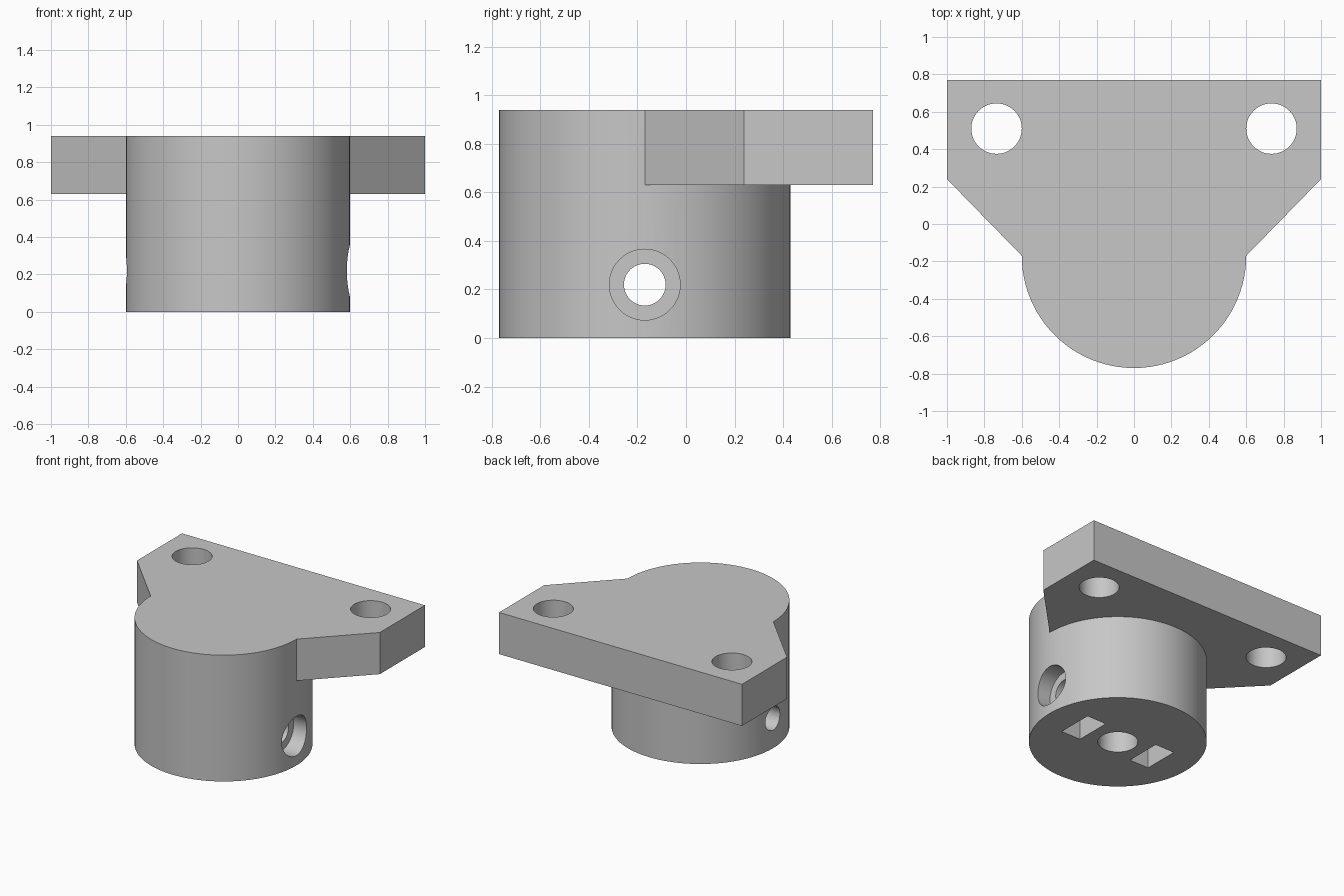
import bpy, bmesh
from math import cos, sin, pi, radians
from mathutils import Matrix

if "Cube" in bpy.data.objects:
    bpy.data.objects.remove(bpy.data.objects["Cube"], do_unlink=True)

HUB_Y = -0.17
HUB_R = 0.6
HEIGHT = 0.94
PLATE_Z = 0.63
SCREW_Z = 0.22

grey = bpy.data.materials.new("plain grey")
grey.use_nodes = True
grey.diffuse_color = (0.57, 0.57, 0.57, 1)
grey.node_tree.nodes["Principled BSDF"].inputs["Base Color"].default_value = grey.diffuse_color


def circle(r, n, x=0, y=0):
    return [(x + r * cos(2 * pi * i / n), y + r * sin(2 * pi * i / n)) for i in range(n)]


def box(x0, x1, y0, y1):
    return [(x0, y0), (x1, y0), (x1, y1), (x0, y1)]


def prism(name, outline, z0, z1, matrix=Matrix()):
    """Extrude a flat outline from z0 to z1."""
    bm = bmesh.new()
    face = bm.faces.new([bm.verts.new((x, y, z0)) for x, y in outline])
    top = bmesh.ops.extrude_face_region(bm, geom=[face])["geom"]
    bmesh.ops.translate(bm, vec=(0, 0, z1 - z0),
                        verts=[g for g in top if isinstance(g, bmesh.types.BMVert)])
    bm.transform(matrix)
    bmesh.ops.recalc_face_normals(bm, faces=bm.faces)
    mesh = bpy.data.meshes.new(name)
    bm.to_mesh(mesh)
    bm.free()
    mesh.materials.append(grey)
    obj = bpy.data.objects.new(name, mesh)
    bpy.context.collection.objects.link(obj)
    return obj


def combine(target, tool, operation):
    """Apply a boolean and discard the tool."""
    tool.hide_render = True
    mod = target.modifiers.new(operation, "BOOLEAN")
    mod.object = tool
    mod.operation = operation
    mod.solver = "EXACT"
    bpy.ops.object.select_all(action="DESELECT")
    bpy.context.view_layer.objects.active = target
    target.select_set(True)
    bpy.ops.object.modifier_apply(modifier=mod.name)
    bpy.data.objects.remove(tool, do_unlink=True)


# Round hub joined to the tapered mounting plate
bracket = prism("mounting_bracket", circle(HUB_R, 96, 0, HUB_Y), 0, HEIGHT)
right_half = [(HUB_R, HUB_Y), (1, 0.24), (1, 0.77)]
outline = right_half + [(-x, y) for x, y in reversed(right_half)]
combine(bracket, prism("plate", outline, PLATE_Z, HEIGHT), "UNION")

# Blind shaft bore from below
combine(bracket, prism("shaft_bore", circle(0.135, 48, 0, HUB_Y), -0.1, PLATE_Z), "DIFFERENCE")

# Cross hole for the set screws
sideways = Matrix.Translation((0, HUB_Y, SCREW_Z)) @ Matrix.Rotation(pi / 2, 4, "Y")
combine(bracket, prism("screw_hole", circle(0.086, 48), -0.8, 0.8, sideways), "DIFFERENCE")

# Mounting holes, nut slots and screw counterbores on both sides
for s in (-1, 1):
    hole = prism("mounting_hole", circle(0.135, 48, s * 0.735, 0.51), 0.5, 1.1)
    slot = prism("nut_slot", box(s * 0.3 - 0.08, s * 0.3 + 0.08, HUB_Y - 0.135, HUB_Y + 0.135),
                 -0.1, 0.36)
    bore = prism("counterbore", circle(0.146, 48), s * 0.475, s * 0.8, sideways)
    for cutter in (hole, slot, bore):
        combine(bracket, cutter, "DIFFERENCE")

bpy.ops.object.select_all(action="DESELECT")
bpy.context.view_layer.objects.active = bracket
bracket.select_set(True)
bpy.ops.object.shade_smooth_by_angle(angle=radians(30))
